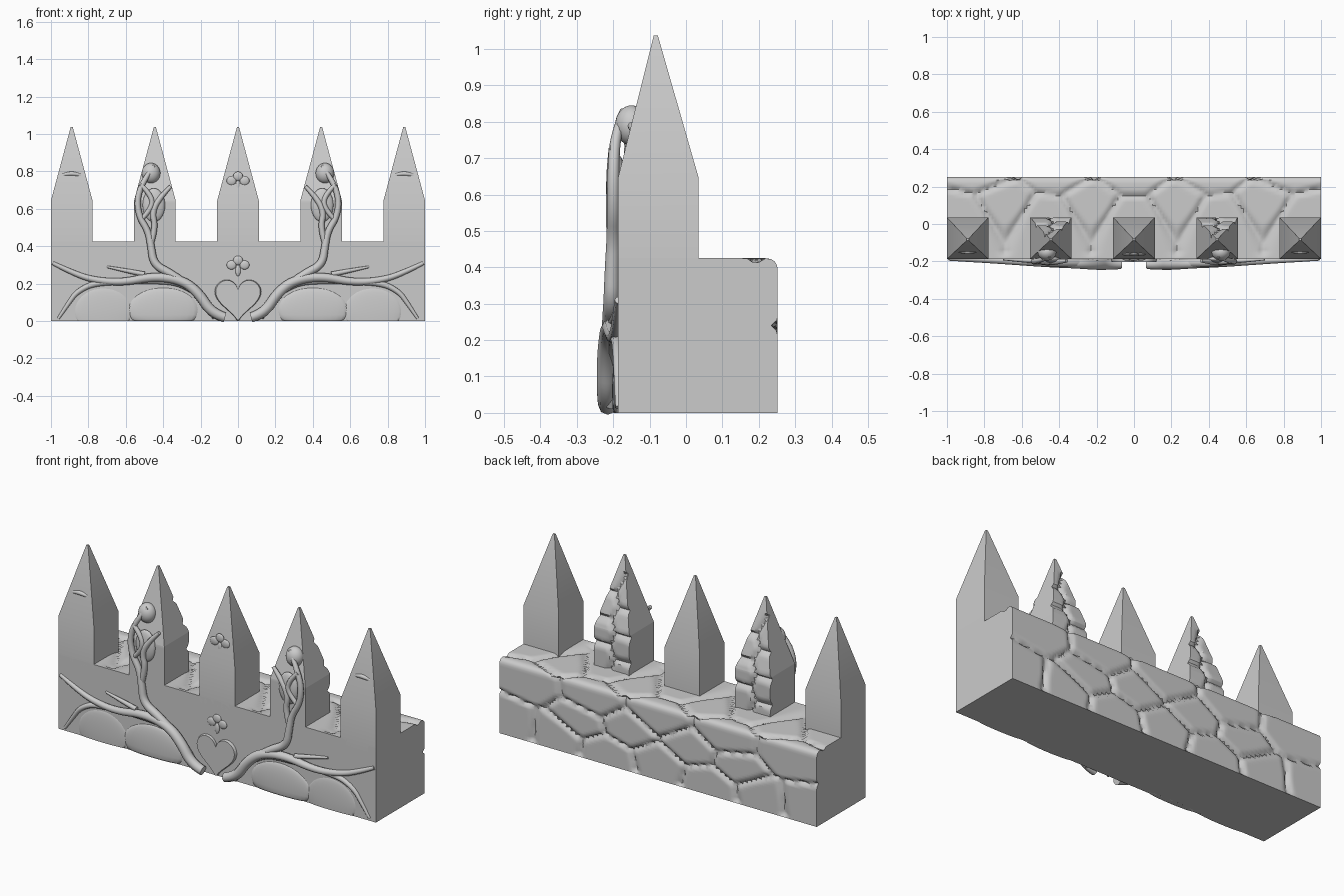
import bpy, bmesh, math
from mathutils import Vector

if "Cube" in bpy.data.objects:
    bpy.data.objects.remove(bpy.data.objects["Cube"], do_unlink=True)

stone = bpy.data.materials.new("grey_stone")
stone.use_nodes = True
stone.diffuse_color = (0.6, 0.6, 0.6, 1)
stone.node_tree.nodes["Principled BSDF"].inputs["Base Color"].default_value = (0.6, 0.6, 0.6, 1)

FRONT, BACK, TOP = -0.187, 0.252, 0.425


def finish(ob, angle=40):
    ob.data.materials.append(stone)
    bpy.ops.object.select_all(action='DESELECT')
    bpy.context.view_layer.objects.active = ob
    ob.select_set(True)
    if ob.type == 'CURVE':
        bpy.ops.object.convert(target='MESH')
        ob = bpy.context.object
    bpy.ops.object.shade_smooth_by_angle(angle=math.radians(angle))


def from_bmesh(name, bm, angle=40):
    bmesh.ops.recalc_face_normals(bm, faces=bm.faces)
    me = bpy.data.meshes.new(name)
    bm.to_mesh(me)
    bm.free()
    ob = bpy.data.objects.new(name, me)
    bpy.context.collection.objects.link(ob)
    finish(ob, angle)


def slice_along(bm, axis, start, end, count):
    normal = [0, 0, 0]
    normal[axis] = 1
    for i in range(1, count):
        co = [0, 0, 0]
        co[axis] = start + (end - start) * i / count
        bmesh.ops.bisect_plane(bm, geom=bm.verts[:] + bm.edges[:] + bm.faces[:],
                               plane_co=co, plane_no=normal)


def groove(p, seeds, stretch, width, depth):
    # depth of the joint between the two closest stones
    d = sorted(((p - s) * stretch).length for s in seeds)
    t = min((d[1] - d[0]) / width, 1)
    return depth * (1 - t) ** 2


def blob(name, centre, size):
    bm = bmesh.new()
    bmesh.ops.create_uvsphere(bm, u_segments=24, v_segments=14, radius=1)
    for v in bm.verts:
        v.co = Vector([c + a * s for c, a, s in zip(centre, v.co, size)])
        v.co.z = max(v.co.z, 0)
    from_bmesh(name, bm, 80)


def vine(name, points):
    # points: x, y, z, radius
    cu = bpy.data.curves.new(name, 'CURVE')
    cu.dimensions = '3D'
    cu.bevel_depth, cu.bevel_resolution, cu.use_fill_caps = 1, 2, True
    sp = cu.splines.new('NURBS')
    sp.points.add(len(points) - 1)
    for p, (x, y, z, r) in zip(sp.points, points):
        p.co, p.radius = (x, y, z, 1), r
    sp.use_endpoint_u, sp.order_u, sp.resolution_u = True, 3, 8
    ob = bpy.data.objects.new(name, cu)
    bpy.context.collection.objects.link(ob)
    finish(ob, 60)


# Base wall: rubble joints on the back and top, plain front and ends
half = [(0, .1), (0, .36), (.2, .23), (.32, .07), (.42, .35),
        (.5, .2), (.65, .09), (.82, .34), (.92, .1)]
seeds = []
for x, z in half:
    for s in ((1, -1) if x else (1,)):
        seeds.append(Vector((s * x, BACK - 0.03, z)))
for i in range(9):
    seeds.append(Vector((-0.92 + i * 0.23, 0.06 + 0.05 * (i % 2), TOP)))
bm = bmesh.new()
bmesh.ops.create_cube(bm, size=1)
for v in bm.verts:
    v.co = Vector((v.co.x * 2, FRONT + (v.co.y + .5) * (BACK - FRONT), (v.co.z + .5) * TOP))
slice_along(bm, 0, -1, 1, 140)
slice_along(bm, 1, FRONT, BACK, 26)
slice_along(bm, 2, 0, TOP, 30)
for v in bm.verts:
    p = v.co.copy()
    g = groove(p, seeds, Vector((.6, 1, 1)), .035, .022)
    if p.y > BACK - .001 and p.z > .001:
        v.co.y -= g
    if p.z > TOP - .001 and p.y > FRONT + .03:
        v.co.z -= g
    # rounded upper rear edge
    dy, dz = max(0, p.y - BACK + .03), max(0, p.z - TOP + .03)
    if dy and dz:
        k = 1 - max(dy, dz) / math.hypot(dy, dz)
        v.co.y -= dy * k
        v.co.z -= dz * k
from_bmesh("base_wall", bm, 50)

# Five pointed posts, the second and fourth with rough stones behind
for i in range(5):
    cx = -0.889 + i * 0.4445
    ornate = i % 2 == 1
    bm = bmesh.new()
    bmesh.ops.create_cube(bm, size=1)
    for v in bm.verts:
        v.co = Vector((cx + v.co.x * .222, -.076 + v.co.y * .222, .38 + (v.co.z + .5) * .265))
    roof = [f for f in bm.faces if f.normal.z > .9]
    out = bmesh.ops.extrude_discrete_faces(bm, faces=roof)["faces"][0]
    for v in out.verts:
        v.co = Vector((cx + (v.co.x - cx) * .05, -.083 + (v.co.y + .076) * .05, 1.037))
    bmesh.ops.remove_doubles(bm, verts=bm.verts, dist=.0005)
    if ornate:
        slice_along(bm, 0, cx - .111, cx + .111, 16)
        slice_along(bm, 2, .38, 1.03, 44)
        pebbles = [Vector((cx + (.055 if k % 2 else -.05), .02 - max(0, k - 3) * .018, .42 + k * .068))
                   for k in range(8)]
        for v in bm.verts:
            if v.co.y > -.06 and v.co.z < .95:
                v.co.y -= groove(v.co, pebbles, Vector((1, 1, .8)), .04, .025)
    from_bmesh("post_%d" % (i + 1), bm, 35)
    # chipped band across the tips of the outer posts
    if i in (0, 4):
        vine("tip_ridge_%d" % (i + 1), [(cx - .07, -.142, .775, .006), (cx - .02, -.15, .79, .012),
                                        (cx + .03, -.147, .785, .012), (cx + .07, -.142, .775, .006)])

# Heart-shaped shield at the foot of the front
bm = bmesh.new()
outline = []
for k in range(48):
    a = 2 * math.pi * k / 48
    x = .128 * math.sin(a) ** 3
    z = .125 + .0082 * (13 * math.cos(a) - 5 * math.cos(2 * a) - 2 * math.cos(3 * a) - math.cos(4 * a))
    outline.append(bm.verts.new((x, FRONT + .01, max(z, 0))))
face = bm.faces.new(outline)
top = bmesh.ops.extrude_face_region(bm, geom=[face])["geom"]
for v in top:
    if isinstance(v, bmesh.types.BMVert):
        v.co = Vector((v.co.x * .93, FRONT - .015, .125 + (v.co.z - .125) * .95))
from_bmesh("heart_shield", bm, 35)

# Small leaf ornaments on the centre line
for name, z, y in (("wall_leaf", .3, FRONT), ("post_leaf", .75, -.162)):
    for k in (-1, 0, 1):
        blob("%s_%d" % (name, k + 2), (k * .035, y, z + (0 if k else .025)), (.026, .009, .024))
    blob(name + "_stem", (0, y, z - .03), (.014, .008, .03))

# Mirrored relief of vines, mounds and leaves
for s, side in ((1, "left"), (-1, "right")):
    def path(name, points):
        vine(side + "_" + name, [(s * x, y, z, r) for x, y, z, r in points])

    path("main_vine", [(.07, -.215, .02, .026), (.14, -.217, .04, .028), (.21, -.217, .15, .028),
                       (.3, -.212, .22, .026), (.45, -.208, .24, .024), (.62, -.2, .205, .02),
                       (.78, -.192, .22, .017), (.9, -.188, .265, .014), (.99, -.185, .31, .011)])
    path("lower_vine", [(.6, -.2, .21, .017), (.75, -.19, .21, .016), (.86, -.187, .16, .014),
                        (.91, -.186, .09, .012), (.96, -.186, .015, .008)])
    path("inner_arch", [(.12, -.205, .02, .018), (.18, -.2, .12, .018), (.3, -.2, .2, .016),
                        (.42, -.196, .215, .015), (.55, -.194, .21, .013)])
    path("rising_vine", [(.24, -.21, .17, .022), (.35, -.208, .25, .023), (.45, -.205, .3, .022),
                         (.465, -.203, .4, .02), (.48, -.2, .48, .018), (.53, -.2, .56, .017),
                         (.54, -.2, .66, .016), (.5, -.195, .76, .015), (.45, -.172, .83, .01)])
    path("cross_vine", [(.465, -.2, .42, .017), (.44, -.203, .5, .016), (.46, -.205, .58, .016),
                        (.42, -.203, .66, .016), (.36, -.196, .72, .01)])
    path("knot_vine", [(.52, -.2, .54, .012), (.46, -.205, .6, .014), (.46, -.205, .67, .014),
                       (.52, -.2, .73, .012)])
    path("twig", [(.5, -.2, .25, .014), (.6, -.193, .27, .012), (.7, -.188, .29, .006)])
    # curled leaf filling the front of the ornate post tip
    blob(side + "_tip_leaf", (s * .465, -.15, .79), (.05, .045, .055))
    blob(side + "_post_boss", (s * .45, FRONT, .62), (.06, .022, .09))
    # low mounds under the vines
    blob(side + "_inner_mound", (s * .4, FRONT + .004, .06), (.19, .02, .12))
    blob(side + "_outer_mound", (s * .72, FRONT + .004, .05), (.16, .014, .13))
